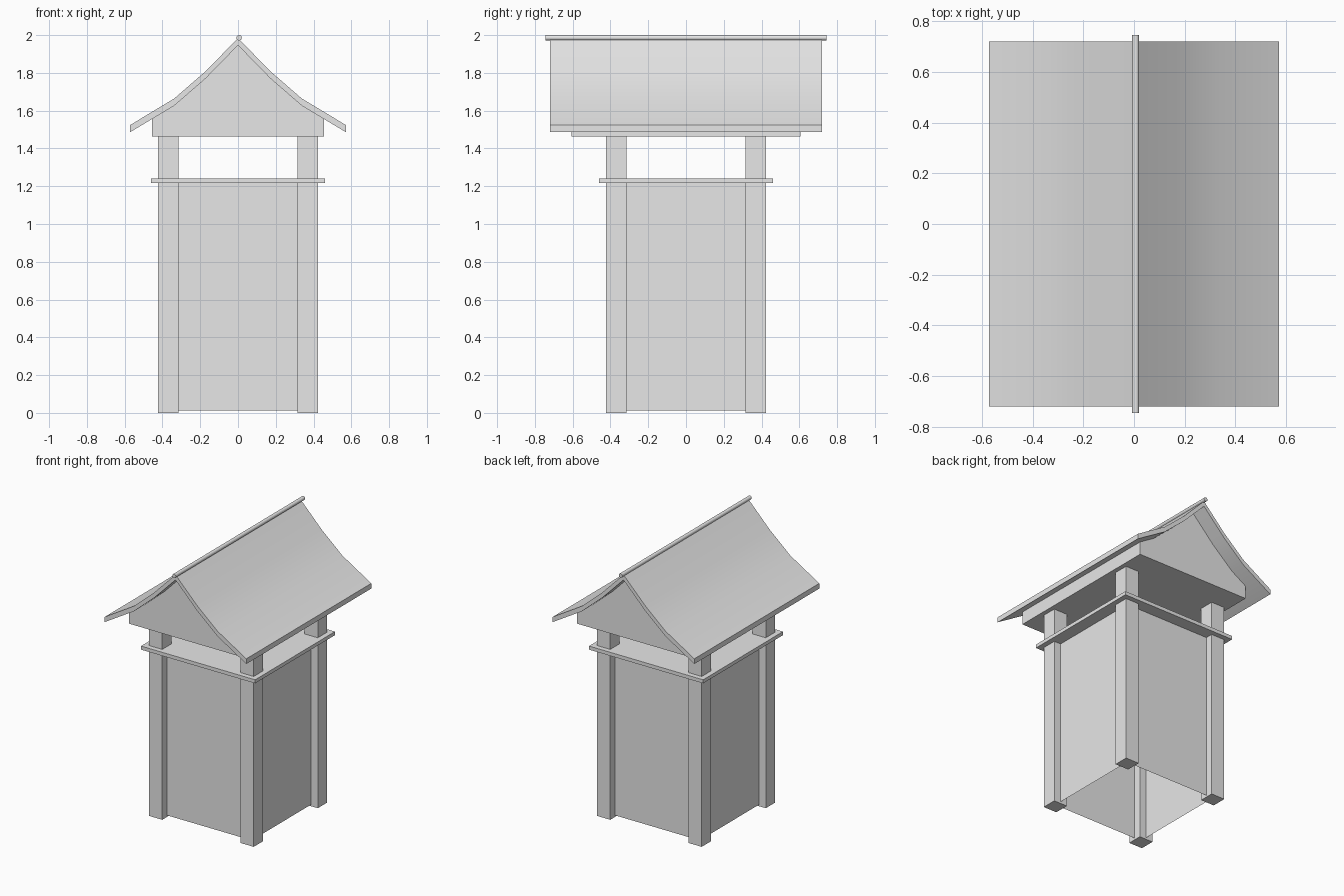
import bpy
import bmesh
import math
from mathutils import Matrix

cube = bpy.data.objects.get("Cube")
if cube:
    bpy.data.objects.remove(cube, do_unlink=True)

# One plain grey for everything
grey = bpy.data.materials.new("plain_grey")
grey.use_nodes = True
color = (0.8, 0.8, 0.8, 1)
grey.diffuse_color = color
grey.node_tree.nodes["Principled BSDF"].inputs["Base Color"].default_value = color


def finish(name, bm):
    bmesh.ops.recalc_face_normals(bm, faces=bm.faces)
    mesh = bpy.data.meshes.new(name)
    bm.to_mesh(mesh)
    bm.free()
    mesh.materials.append(grey)
    obj = bpy.data.objects.new(name, mesh)
    bpy.context.collection.objects.link(obj)
    return obj


def smooth(obj, degrees):
    bpy.ops.object.select_all(action="DESELECT")
    obj.select_set(True)
    bpy.context.view_layer.objects.active = obj
    bpy.ops.object.shade_smooth_by_angle(angle=math.radians(degrees))


def box(name, x, y, z0, z1, half_x, half_y):
    bm = bmesh.new()
    place = Matrix.Translation((x, y, (z0 + z1) / 2))
    size = Matrix.Diagonal((2 * half_x, 2 * half_y, z1 - z0, 1))
    bmesh.ops.create_cube(bm, size=1, matrix=place @ size)
    return finish(name, bm)


def extrude_profile(name, points, half_y):
    """Fill an x-z outline and extrude it along y."""
    bm = bmesh.new()
    face = bm.faces.new([bm.verts.new((x, -half_y, z)) for x, z in points])
    result = bmesh.ops.extrude_face_region(bm, geom=[face])
    moved = [v for v in result["geom"] if isinstance(v, bmesh.types.BMVert)]
    bmesh.ops.translate(bm, verts=moved, vec=(0, 2 * half_y, 0))
    return finish(name, bm)


def mirrored(points):
    """Right half from ridge to eave, completed to left eave -> right eave."""
    return [(-x, z) for x, z in reversed(points[1:])] + points


POST = 0.369       # post centres, also the wall planes
POST_HALF = 0.054

# Corner posts
for side, sx in (("left", 1), ("right", -1)):
    for end, sy in (("front", -1), ("back", 1)):
        box(f"{end}_{side}_post", sx * POST, sy * POST, 0, 1.47, POST_HALF, POST_HALF)

# Thin wall panels, open underneath
for i, name in enumerate(("front_wall", "left_wall", "back_wall", "right_wall")):
    bm = bmesh.new()
    corners = ((-POST, 0.012), (POST, 0.012), (POST, 1.22), (-POST, 1.22))
    bm.faces.new([bm.verts.new((x, -POST, z)) for x, z in corners])
    bm.transform(Matrix.Rotation(i * math.pi / 2, 4, "Z"))
    finish(name, bm)

# Slab over the walls
box("ledge_slab", 0, 0, 1.216, 1.242, 0.46, 0.46)

# Curved roof shell with vertically cut eaves
THICK = 0.038
top_line = [(0, 1.984), (0.172, 1.808), (0.338, 1.664), (0.571, 1.524)]
under_line = [(x, z - THICK) for x, z in top_line]
roof = extrude_profile("roof", mirrored(top_line) + mirrored(under_line)[::-1], 0.72)
smooth(roof, 30)

# Gable block filling the space below the roof
GABLE = 0.455
(xa, za), (xb, zb) = under_line[-2:]
shoulder = za + (zb - za) * (GABLE - xa) / (xb - xa)
gable_line = under_line[:-1] + [(GABLE, shoulder), (GABLE, 1.462)]
extrude_profile("gable_block", mirrored(gable_line), 0.605)

# Round ridge pole
bm = bmesh.new()
turn = Matrix.Translation((0.006, 0, 1.986)) @ Matrix.Rotation(math.pi / 2, 4, "X")
bmesh.ops.create_cone(bm, cap_ends=True, segments=12, radius1=0.0145,
                      radius2=0.0145, depth=1.49, matrix=turn)
smooth(finish("ridge_pole", bm), 35)
